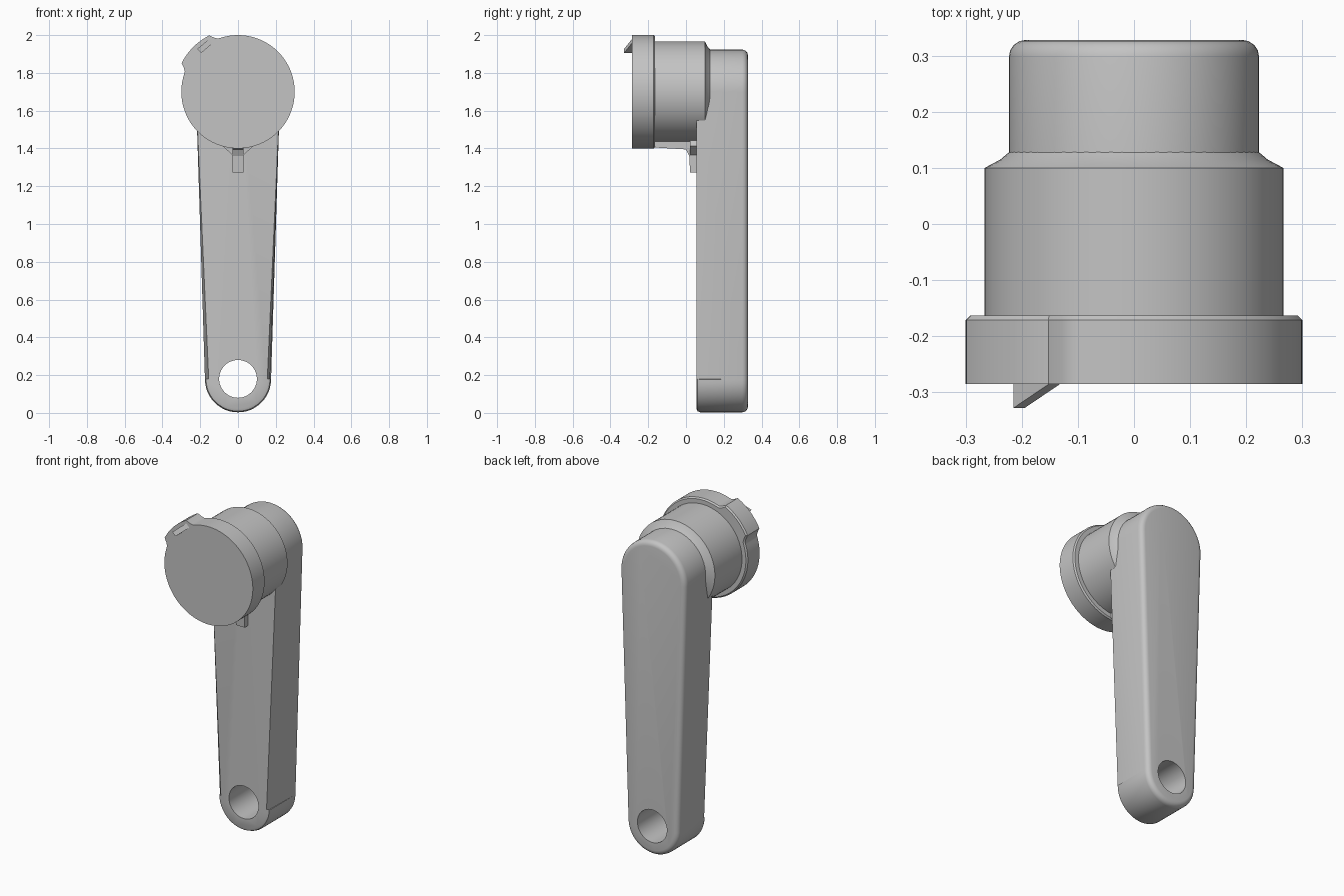
import bpy
import bmesh
from math import cos, sin, radians, pi

cube = bpy.data.objects.get("Cube")
if cube:
    bpy.data.objects.remove(cube, do_unlink=True)

grey = bpy.data.materials.new("plain grey")
grey.use_nodes = True
colour = (0.55, 0.55, 0.55, 1)
grey.diffuse_color = colour
grey.node_tree.nodes["Principled BSDF"].inputs["Base Color"].default_value = colour

HUB_Z = 1.70
HOLE_Z = 0.18


def finish(name, bm):
    bmesh.ops.recalc_face_normals(bm, faces=bm.faces)
    mesh = bpy.data.meshes.new(name)
    bm.to_mesh(mesh)
    bm.free()
    mesh.materials.append(grey)
    obj = bpy.data.objects.new(name, mesh)
    bpy.context.collection.objects.link(obj)
    return obj


def smooth(obj):
    bpy.ops.object.select_all(action='DESELECT')
    obj.select_set(True)
    bpy.context.view_layer.objects.active = obj
    bpy.ops.object.shade_smooth_by_angle(angle=radians(35))


def extrude(points, offset):
    """Solid from a flat outline pushed along an offset."""
    bm = bmesh.new()
    face = bm.faces.new([bm.verts.new(p) for p in points])
    new = bmesh.ops.extrude_face_region(bm, geom=[face])["geom"]
    bmesh.ops.translate(bm, vec=offset,
                        verts=[g for g in new if isinstance(g, bmesh.types.BMVert)])
    return bm


def bevel_rim(bm, y, size, segments, top=9):
    """Round the outline edges lying in the plane y, below the height top."""
    edges = [e for e in bm.edges
             if all(abs(v.co.y - y) < 1e-4 and v.co.z < top for v in e.verts)]
    bmesh.ops.bevel(bm, geom=edges, offset=size, segments=segments,
                    profile=0.5, affect='EDGES')


def arc(radius, z, start, end, steps, y):
    angles = [radians(start + (end - start) * i / steps) for i in range(steps + 1)]
    return [(radius * cos(a), y, z + radius * sin(a)) for a in angles]


# Tapered arm with rounded ends and softened rims
outline = arc(0.223, HUB_Z, 0, 180, 28, 0.055) + arc(0.175, 0.178, 180, 360, 24, 0.055)
bm = extrude(outline, (0, 0.273, 0))
bevel_rim(bm, 0.328, 0.03, 4)
bevel_rim(bm, 0.055, 0.02, 2, top=0.179)
arm = finish("arm", bm)

# Round through hole
circle = arc(0.10, HOLE_Z, 0, 360, 48, -0.1)[:-1]
cutter = finish("hole_cutter", extrude(circle, (0, 0.6, 0)))
cutter.hide_render = True
cut = arm.modifiers.new("hole", 'BOOLEAN')
cut.object = cutter
cut.solver = 'EXACT'
bpy.context.view_layer.objects.active = arm
bpy.ops.object.modifier_apply(modifier="hole")
bpy.data.objects.remove(cutter, do_unlink=True)
smooth(arm)

# Hub with a tapered shoulder against the arm
bm = bmesh.new()
sides = 64
rings = []
for radius, y in ((0.266, -0.20), (0.266, 0.10), (0.238, 0.115), (0.218, 0.132)):
    rings.append([bm.verts.new((radius * cos(2 * pi * i / sides), y,
                                HUB_Z + radius * sin(2 * pi * i / sides)))
                  for i in range(sides)])
for a, b in zip(rings, rings[1:]):
    for i in range(sides):
        j = (i + 1) % sides
        bm.faces.new((a[i], a[j], b[j], b[i]))
bm.faces.new(rings[0])
bm.faces.new(rings[-1])
smooth(finish("hub", bm))

# Front cap, a disc with a raised lobe on its upper right side
points = []
for degrees in range(0, 360, 3):
    rise = min(1, max(0, (25.5 - abs(degrees - 135)) / 7))
    radius = 0.30 + 0.035 * rise ** 2
    a = radians(degrees)
    points.append((radius * cos(a), -0.285, HUB_Z + radius * sin(a)))
bm = extrude(points, (0, 0.122, 0))
bevel_rim(bm, -0.163, 0.008, 1)
smooth(finish("cap", bm))

# Wedge marker on the cap face
wedge = [(-0.215, -0.328, 1.927), (-0.15, -0.284, 1.982), (-0.215, -0.284, 1.927)]
finish("marker_wedge", extrude(wedge, (0.02, 0, -0.022)))

# Rib and hanging tab below the hub
tab = [(-0.165, 1.45), (-0.165, 1.405), (0.0, 1.395), (0.017, 1.36),
       (0.022, 1.272), (0.06, 1.272), (0.06, 1.45)]
finish("lower_tab", extrude([(-0.03, y, z) for y, z in tab], (0.06, 0, 0)))

# Flared gusset where the tab meets the hub
gusset = [(-0.08, 1.412), (-0.03, 1.365), (0.03, 1.365), (0.08, 1.412), (0.06, 1.45), (-0.06, 1.45)]
finish("tab_gusset", extrude([(x, 0.02, z) for x, z in gusset], (0, 0.04, 0)))
